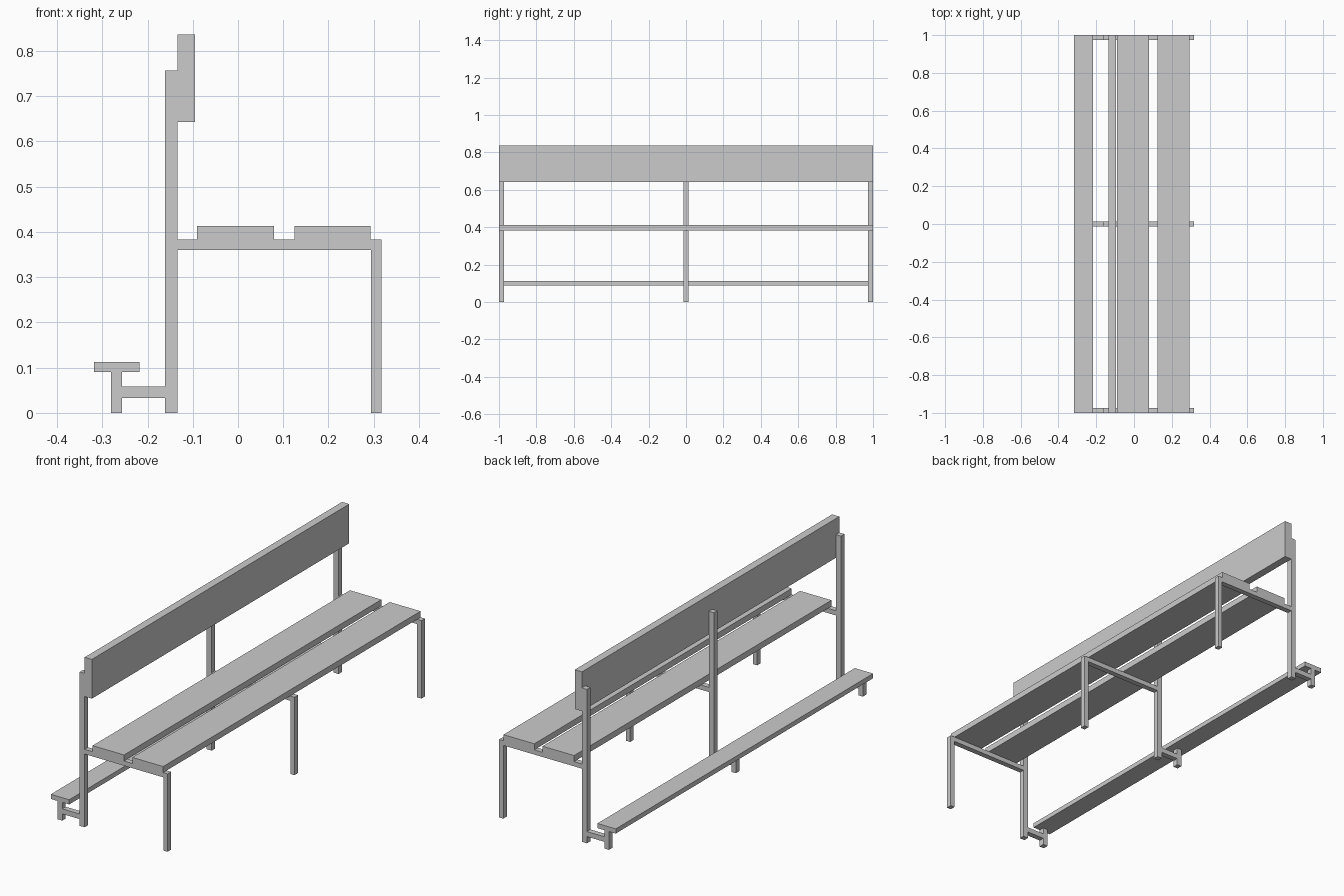
import bpy, bmesh

if "Cube" in bpy.data.objects:
    bpy.data.objects.remove(bpy.data.objects["Cube"])


def extrude_profile(name, outline, y0, y1):
    """Solid made from an outline in the x-z plane, extruded along y."""
    bm = bmesh.new()
    face = bm.faces.new([bm.verts.new((x, y0, z)) for x, z in outline])
    result = bmesh.ops.extrude_face_region(bm, geom=[face])
    verts = [g for g in result["geom"] if isinstance(g, bmesh.types.BMVert)]
    bmesh.ops.translate(bm, verts=verts, vec=(0, y1 - y0, 0))
    bmesh.ops.recalc_face_normals(bm, faces=bm.faces)
    mesh = bpy.data.meshes.new(name)
    bm.to_mesh(mesh)
    bm.free()
    obj = bpy.data.objects.new(name, mesh)
    bpy.context.collection.objects.link(obj)
    return obj


def plank(name, x0, x1, z0, z1):
    """Full-length board along y."""
    return extrude_profile(name, [(x0, z0), (x1, z0), (x1, z1), (x0, z1)], -1, 1)


# Support frame outline: back post, seat rail, front leg, footrest bracket
frame_outline = [
    (-0.134, 0), (-0.134, 0.36), (0.294, 0.36), (0.294, 0),
    (0.317, 0), (0.317, 0.383), (-0.134, 0.383), (-0.134, 0.757),
    (-0.161, 0.757), (-0.161, 0.058), (-0.256, 0.058), (-0.256, 0.09),
    (-0.281, 0.09), (-0.281, 0), (-0.256, 0), (-0.256, 0.033),
    (-0.161, 0.033), (-0.161, 0),
]
half = 0.0135
for label, y in (("near", -1 + half), ("middle", 0), ("far", 1 - half)):
    extrude_profile("support_frame_" + label, frame_outline, y - half, y + half)

# Boards
plank("backrest_board", -0.134, -0.095, 0.643, 0.836)
plank("seat_board_rear", -0.091, 0.080, 0.383, 0.413)
plank("seat_board_front", 0.125, 0.293, 0.383, 0.413)
plank("rear_foot_board", -0.318, -0.218, 0.09, 0.113)
